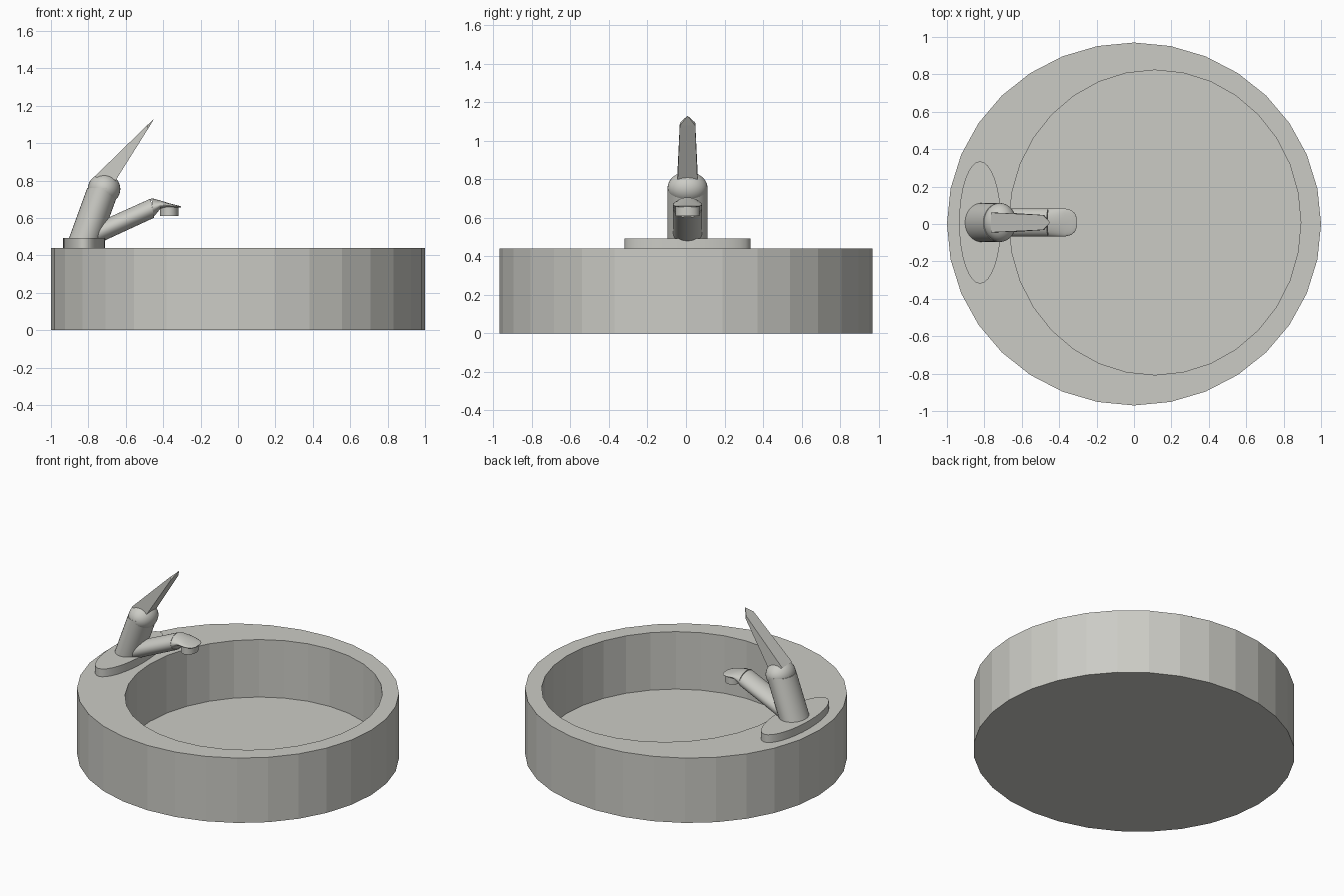
import bpy, bmesh, math
from mathutils import Vector

if "Cube" in bpy.data.objects:
    bpy.data.objects.remove(bpy.data.objects["Cube"])

YC = 0.008  # centre line of the tap

mat = bpy.data.materials.new("pale_grey_ceramic")
mat.diffuse_color = (0.6, 0.6, 0.56, 1)
mat.use_nodes = True
mat.node_tree.nodes["Principled BSDF"].inputs["Base Color"].default_value = mat.diffuse_color


def finish(bm, name, smooth=True):
    bmesh.ops.recalc_face_normals(bm, faces=bm.faces[:])
    me = bpy.data.meshes.new(name)
    bm.to_mesh(me)
    bm.free()
    me.materials.append(mat)
    ob = bpy.data.objects.new(name, me)
    bpy.context.collection.objects.link(ob)
    if smooth:
        bpy.ops.object.select_all(action='DESELECT')
        ob.select_set(True)
        bpy.context.view_layer.objects.active = ob
        bpy.ops.object.shade_smooth_by_angle(angle=math.radians(35))
    return ob


def loft(name, rings, n=32, smooth=True):
    """Closed skin over elliptical rings: (x, y, z, radius_u, radius_y, tilt of u above the x axis)."""
    bm = bmesh.new()
    loops = []
    for x, y, z, ru, ry, tilt in rings:
        t = math.radians(tilt)
        u = Vector((math.cos(t), 0, math.sin(t)))
        loops.append([bm.verts.new(Vector((x, y, z)) + u * ru * math.cos(a) + Vector((0, ry * math.sin(a), 0)))
                      for a in (2 * math.pi * i / n for i in range(n))])
    for a, b in zip(loops, loops[1:]):
        for i in range(n):
            j = (i + 1) % n
            bm.faces.new((a[i], a[j], b[j], b[i]))
    bm.faces.new(loops[0])
    bm.faces.new(loops[-1])
    return finish(bm, name, smooth)


# round basin with off-centre bowl, flat facets
loft("basin", [(0, 0, 0, 1, 0.97, 0), (0, 0, 0.44, 1, 0.97, 0),
               (0.112, YC, 0.44, 0.78, 0.815, 0), (0.112, YC, 0.05, 0.78, 0.815, 0)], smooth=False)

# oval base plate under the tap
loft("tap_plate", [(-0.823, YC, 0.43, 0.112, 0.327, 0), (-0.823, YC, 0.493, 0.112, 0.327, 0)])

# leaning tap body
loft("tap_body", [(-0.82, YC, 0.48, 0.088, 0.104, 0), (-0.718, YC, 0.76, 0.088, 0.104, 0)])

# rounded cap on the body
bm = bmesh.new()
bmesh.ops.create_uvsphere(bm, u_segments=32, v_segments=16, radius=1)
for v in bm.verts:
    v.co = Vector((-0.716 + v.co.x * 0.087, YC + v.co.y * 0.104, 0.755 + v.co.z * 0.083))
finish(bm, "body_cap")

# tapering lever handle with pointed tip
bm = bmesh.new()
for x, w, z in ((-0.765, 0.053, 0.823), (-0.68, 0.053, 0.76), (-0.487, 0.04, 1.094), (-0.48, 0.04, 1.078)):
    for s in (-1, 1):
        bm.verts.new((x, YC + s * w, z))
bm.verts.new((-0.449, YC, 1.13))
bmesh.ops.convex_hull(bm, input=bm.verts[:])
finish(bm, "lever", smooth=False)

# spout tube rising from the body
loft("spout", [(-0.77, YC, 0.51, 0.052, 0.075, 115), (-0.458, YC, 0.652, 0.052, 0.075, 100)])

# flattened spout head with rounded end
loft("spout_head", [(-0.458, YC, 0.654, 0.052, 0.075, 95), (-0.415, YC, 0.671, 0.022, 0.075, 90),
                    (-0.37, YC, 0.666, 0.013, 0.075, 90), (-0.335, YC, 0.662, 0.008, 0.066, 90),
                    (-0.316, YC, 0.66, 0.005, 0.05, 90), (-0.306, YC, 0.659, 0.003, 0.025, 90)])

# water outlet below the head
loft("outlet", [(-0.368, YC, 0.61, 0.049, 0.062, 0), (-0.368, YC, 0.664, 0.049, 0.062, 0)])
